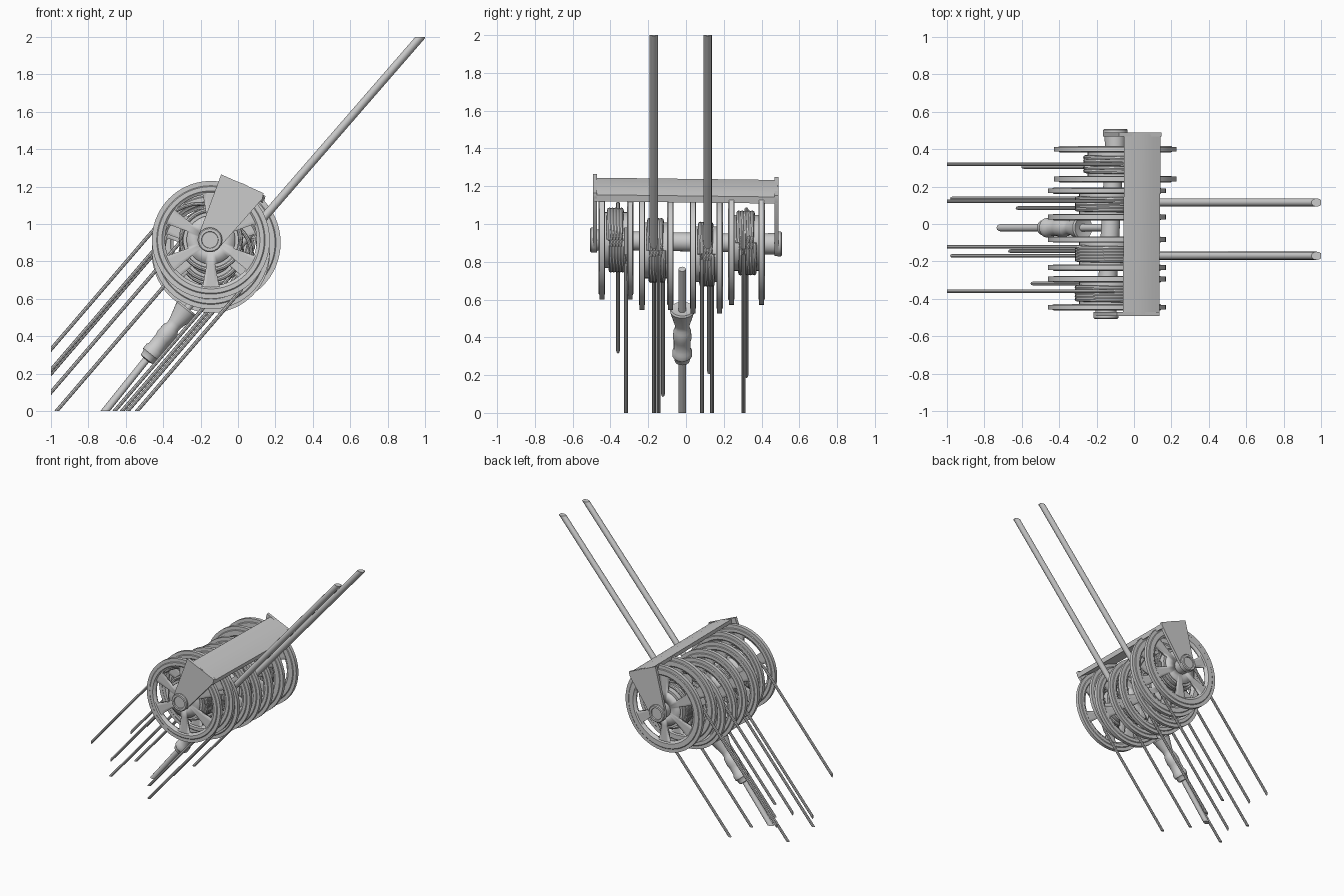
import bpy, bmesh, math
from mathutils import Vector as V

if "Cube" in bpy.data.objects:
    bpy.data.objects.remove(bpy.data.objects["Cube"])

Z = V((0, 0, 1))
Y = V((0, 1, 0))


def finish(bm, name):
    bmesh.ops.recalc_face_normals(bm, faces=bm.faces)
    me = bpy.data.meshes.new(name)
    bm.to_mesh(me)
    bm.free()
    ob = bpy.data.objects.new(name, me)
    bpy.context.collection.objects.link(ob)
    bpy.ops.object.select_all(action='DESELECT')
    ob.select_set(True)
    bpy.context.view_layer.objects.active = ob
    bpy.ops.object.shade_smooth_by_angle(angle=math.radians(35))
    return ob


def lathe(name, profile, origin, axis=Y, n=32, closed=False, skip=None):
    """Spin (radius, height) pairs about an axis; skip(ring, seg) leaves holes."""
    bm = bmesh.new()
    q = Z.rotation_difference(axis)
    rings = []
    for r, h in profile:
        rings.append([bm.verts.new(V(origin) + q @ V((r * math.cos(2 * math.pi * i / n),
                      r * math.sin(2 * math.pi * i / n), h))) for i in range(n)])
    m = len(rings)
    for k in range(m if closed else m - 1):
        a, b = rings[k], rings[(k + 1) % m]
        for i in range(n):
            if not (skip and skip(k, i)):
                j = (i + 1) % n
                bm.faces.new((a[i], a[j], b[j], b[i]))
    if not closed and not skip:
        bm.faces.new(rings[0])
        bm.faces.new(rings[-1])
    return finish(bm, name)


def tube(name, pts, r, n=10):
    """Round rope through points, trimmed flat at the model's bounds."""
    bm = bmesh.new()
    pts = [V(p) for p in pts]
    rings = []
    for k, p in enumerate(pts):
        d = (pts[min(k + 1, len(pts) - 1)] - pts[max(k - 1, 0)]).normalized()
        q = d.to_track_quat('Z', 'Y')
        rings.append([bm.verts.new(p + q @ V((r * math.cos(2 * math.pi * i / n),
                      r * math.sin(2 * math.pi * i / n), 0))) for i in range(n)])
    for a, b in zip(rings, rings[1:]):
        for i in range(n):
            j = (i + 1) % n
            bm.faces.new((a[i], a[j], b[j], b[i]))
    bm.faces.new(rings[0])
    bm.faces.new(rings[-1])
    for co, no in (((0, 0, 0), (0, 0, -1)), ((0, 0, 2), (0, 0, 1)),
                   ((-1, 0, 0), (-1, 0, 0)), ((1, 0, 0), (1, 0, 0))):
        res = bmesh.ops.bisect_plane(bm, geom=bm.verts[:] + bm.edges[:] + bm.faces[:],
                                     plane_co=co, plane_no=no, clear_outer=True)
        cut = [e for e in res['geom_cut'] if isinstance(e, bmesh.types.BMEdge)]
        if cut:
            bmesh.ops.edgeloop_fill(bm, edges=cut)
    return finish(bm, name)


def prism(name, front, back, y0, y1):
    """Join two xz outlines at two depths."""
    bm = bmesh.new()
    a = [bm.verts.new((x, y0, z)) for x, z in front]
    b = [bm.verts.new((x, y1, z)) for x, z in back]
    bm.faces.new(a)
    bm.faces.new(b)
    for i in range(len(a)):
        j = (i + 1) % len(a)
        bm.faces.new((a[i], a[j], b[j], b[i]))
    return finish(bm, name)


# Pulleys: name, centre x, centre z, rim radius, disc depths
PULLEYS = [("pulley_1", -0.145, 0.915, 0.315, -0.445, -0.295),
           ("pulley_2", -0.145, 0.860, 0.315, -0.233, -0.083),
           ("pulley_3", -0.145, 0.840, 0.315, 0.037, 0.178),
           ("pulley_4", -0.100, 0.900, 0.328, 0.240, 0.400)]
window = lambda k, i: k == 1 and (i + 4) % 12 < 8

for name, cx, cz, R, ya, yb in PULLEYS:
    for side, y in (("front", ya), ("back", yb)):
        # spoked disc and its thick rim
        web = lathe(f"{name}_{side}_spokes", [(0.045, 0), (0.13, 0), (0.245, 0), (0.27, 0)],
                    (cx, y, cz), n=72, skip=window)
        sol = web.modifiers.new("thickness", 'SOLIDIFY')
        sol.thickness, sol.offset = 0.02, 0
        lathe(f"{name}_{side}_rim",
              [(0.252, -0.009), (0.262, -0.017), (R - 0.03, -0.017), (R - 0.025, -0.013),
               (R, -0.013), (R, 0.013), (R - 0.025, 0.013), (R - 0.03, 0.017),
               (0.262, 0.017), (0.252, 0.009)], (cx, y, cz), n=72, closed=True)
    # drum and rope winding
    lathe(f"{name}_drum", [(0.148, ya + 0.005), (0.148, yb - 0.005)], (cx, 0, cz), n=40)
    turns, steps = 5, 32
    w0, w1 = ya + 0.035, yb - 0.035
    tube(f"{name}_winding", [(cx + 0.16 * math.cos(2 * math.pi * i / steps),
         w0 + (w1 - w0) * i / (turns * steps),
         cz + 0.16 * math.sin(2 * math.pi * i / steps)) for i in range(turns * steps + 1)], 0.012, 8)

# Thin ropes leaving each pulley: pulley index, end x, y, end z
d = V((0.652, 0, 0.758))
for i, (p, x, y, z) in enumerate([(0, -1, -0.36, 0.33), (0, -0.54, -0.318, 0),
                                  (1, -1, -0.122, 0.10), (1, -0.66, -0.145, 0),
                                  (1, -0.97, -0.17, 0), (2, -1, 0.122, 0.22),
                                  (2, -0.97, 0.137, 0), (2, -0.62, 0.085, 0),
                                  (3, -1, 0.32, 0.20), (3, -0.59, 0.305, 0)]):
    c = V((PULLEYS[p][1], y, PULLEYS[p][2]))
    end = V((x, y, z))
    t = (c - end).dot(d)
    foot = end + d * t
    n = (foot - c).normalized()
    pts = [end - d * 0.05, end + d * (t - 0.1)]
    r0 = (foot - c).length
    if r0 > 0.17:      # curl the rope down onto the winding
        for k in range(1, 9):
            a = -0.35 + k * 0.18
            r = r0 + (0.165 - r0) * k / 8
            pts.append(c + (n * math.cos(a) + d * math.sin(a)) * r)
    else:
        pts.append(foot)
    tube(f"thin_rope_{i + 1}", pts, 0.010, 8)

# Two thick ropes rising to the upper right
u = V((0.656, 0, 0.755))
for i, y in enumerate((0.115, -0.17)):
    top = V((0.977, y, 2))
    tube(f"thick_rope_{i + 1}", [top + u * 0.1, top - u * 1.62], 0.022, 12)

# Hanging rope with its flared socket fitting
h = V((0.625, 0, 0.781)).normalized()
base = V((-0.71, -0.02, 0))
tube("socket_rope", [base - h * 0.1, base + h * 0.975], 0.02, 12)
lathe("rope_socket", [(0.025, 0.35), (0.040, 0.355), (0.043, 0.38), (0.052, 0.39), (0.052, 0.42),
                      (0.045, 0.43), (0.045, 0.49), (0.050, 0.51), (0.046, 0.56), (0.038, 0.575),
                      (0.040, 0.60), (0.066, 0.695), (0.060, 0.705), (0.02, 0.695)],
      base, axis=h, n=24)

# Bracket end plates, tapering to a round eye at the axle
def plate(hx, hz, dx, dz):
    eye = [(hx + 0.066 * math.cos(math.radians(a)), hz + 0.066 * math.sin(math.radians(a)))
           for a in range(160, 331, 17)]
    return eye + [(0.130 + dx, 1.135 + dz), (0.137 + dx, 1.165 + dz), (-0.09 + dx, 1.265 + dz)]

F, B = plate(-0.15, 0.915, 0, 0), plate(-0.10, 0.895, 0.01, -0.015)
prism("bracket_front_plate", F, F, -0.492, -0.47)
prism("bracket_back_plate", B, B, 0.468, 0.49)

# Bent top beam
beam = [(-0.06, 1.245), (0.03, 1.215), (0.095, 1.18), (0.135, 1.155), (0.125, 1.12),
        (0.075, 1.155), (0.02, 1.185), (-0.06, 1.215)]
prism("bracket_beam", beam, [(x + 0.008, z - 0.012) for x, z in beam], -0.485, 0.485)

# Axle and capped ends
a0, a1 = V((-0.15, -0.48, 0.915)), V((-0.10, 0.48, 0.895))
lathe("axle", [(0.05, 0), (0.05, (a1 - a0).length)], a0, axis=(a1 - a0).normalized())
for name, c, s, depth in (("front_axle_cap", a0, -1, 0.025), ("back_axle_cap", a1, 1, 0.07)):
    lathe(name, [(0.055, -depth), (0.058, 0.0), (0.066, 0.005), (0.066, 0.022), (0.060, 0.028),
                 (0.045, 0.028), (0.043, 0.02), (0.01, 0.02)], c, axis=Y * s)
